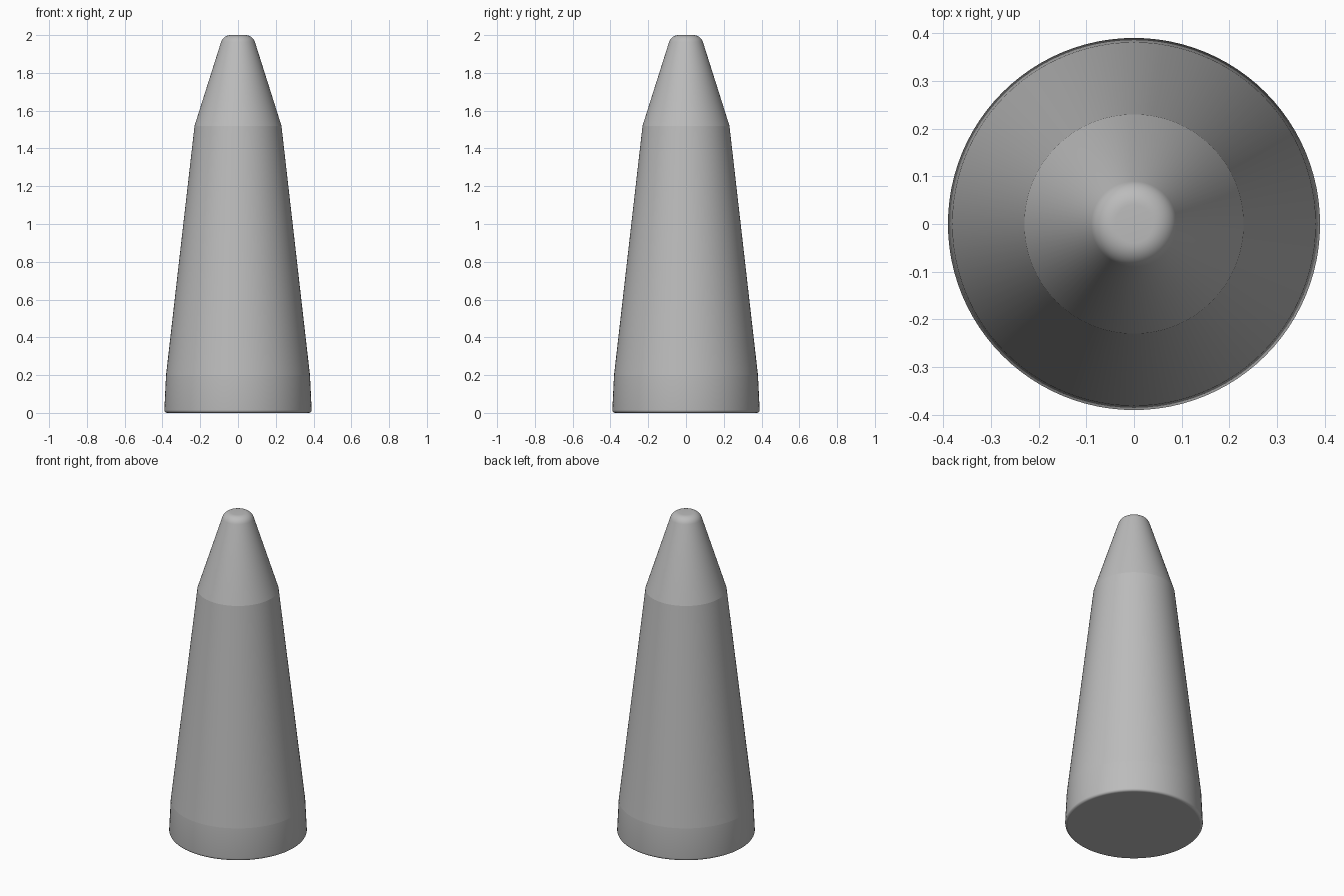
import bpy
import bmesh
from math import cos, sin, pi, radians

cube = bpy.data.objects.get("Cube")
if cube:
    bpy.data.objects.remove(cube, do_unlink=True)

SIDES = 96


def make_material(name, value):
    mat = bpy.data.materials.new(name)
    mat.use_nodes = True
    colour = (value, value, value, 1.0)
    mat.diffuse_color = colour
    bsdf = mat.node_tree.nodes["Principled BSDF"]
    bsdf.inputs["Base Color"].default_value = colour
    bsdf.inputs["Roughness"].default_value = 0.5
    return mat


def lathe(name, profile, creases, mat):
    """Revolve (radius, height) points; rings listed in creases stay sharp."""
    bm = bmesh.new()
    rings = []
    for r, z in profile:
        rings.append([bm.verts.new((r * cos(2 * pi * i / SIDES),
                                    r * sin(2 * pi * i / SIDES), z))
                      for i in range(SIDES)])
    for low, high in zip(rings, rings[1:]):
        for i in range(SIDES):
            j = (i + 1) % SIDES
            bm.faces.new((low[i], low[j], high[j], high[i]))
    bm.faces.new(rings[0][::-1])
    bm.faces.new(rings[-1])
    for face in bm.faces:
        face.smooth = True
    for k in creases:
        ring = rings[k]
        for i in range(SIDES):
            bm.edges.get((ring[i], ring[(i + 1) % SIDES])).smooth = False
    mesh = bpy.data.meshes.new(name)
    bm.to_mesh(mesh)
    bm.free()
    mesh.materials.append(mat)
    obj = bpy.data.objects.new(name, mesh)
    bpy.context.collection.objects.link(obj)
    return obj


def arc(radius, height, size_r, size_z, start, end, steps):
    """Points on a quarter-round edge, angles in degrees."""
    pts = []
    for s in range(steps + 1):
        a = radians(start + (end - start) * s / steps)
        pts.append((radius + size_r * cos(a), height + size_z * sin(a)))
    return pts


grey = make_material("plain grey", 0.5)

# Rounded foot, straight skirt, tapered body, steep nose, rounded tip
foot = arc(0.375, 0.015, 0.015, 0.015, -90, 0, 5)
tip = arc(0.04, 1.948, 0.052, 0.052, 18, 90, 8)
profile = foot + [(0.381, 0.20), (0.23, 1.52)] + tip
skirt_ring = len(foot)
lathe("tapered_cone", profile, (0, skirt_ring, skirt_ring + 1), grey)
